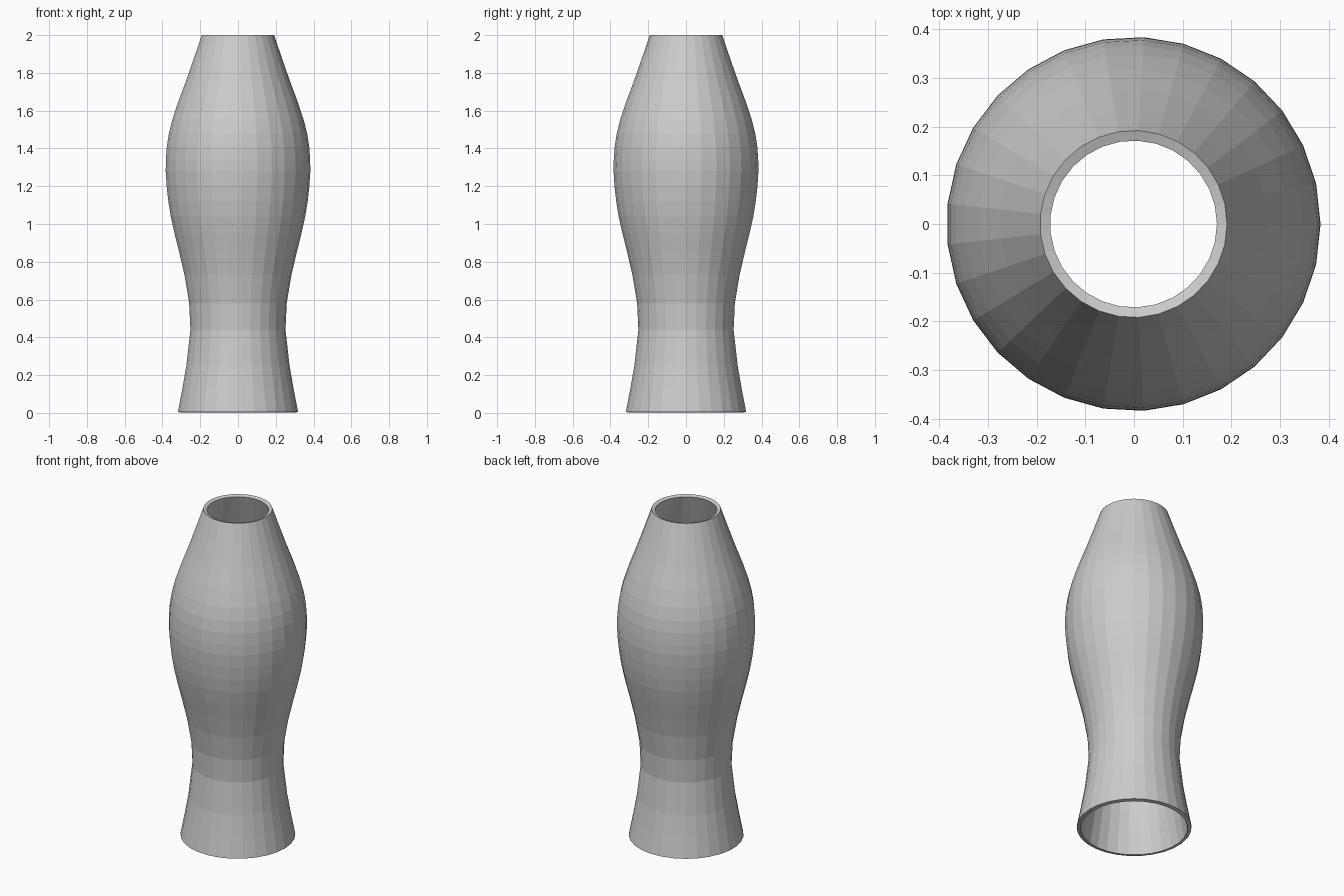
import bpy
from math import cos, sin, pi

if "Cube" in bpy.data.objects:
    bpy.data.objects.remove(bpy.data.objects["Cube"])

SIDES = 29
# outer profile: (radius, height)
profile = [(0.319, 0.005), (0.295, 0.13), (0.274, 0.25), (0.2525, 0.44),
           (0.259, 0.58), (0.284, 0.73), (0.312, 0.85), (0.337, 0.95),
           (0.357, 1.04), (0.370, 1.12), (0.379, 1.20), (0.384, 1.28),
           (0.383, 1.34), (0.378, 1.41), (0.367, 1.48), (0.348, 1.555),
           (0.318, 1.645), (0.275, 1.76), (0.233, 1.88), (0.192, 2.0)]

# lathe the profile into an open-ended wall
verts = [(r * cos(2 * pi * i / SIDES) - 0.001, r * sin(2 * pi * i / SIDES), z)
         for r, z in profile for i in range(SIDES)]
faces = [(k * SIDES + i, k * SIDES + (i + 1) % SIDES,
          (k + 1) * SIDES + (i + 1) % SIDES, (k + 1) * SIDES + i)
         for k in range(len(profile) - 1) for i in range(SIDES)]
mesh = bpy.data.meshes.new("vase_wall")
mesh.from_pydata(verts, [], faces)
vase = bpy.data.objects.new("vase_wall", mesh)
bpy.context.collection.objects.link(vase)

# wall thickness, growing inwards
wall = vase.modifiers.new("thickness", 'SOLIDIFY')
wall.thickness = 0.022
wall.offset = -1
